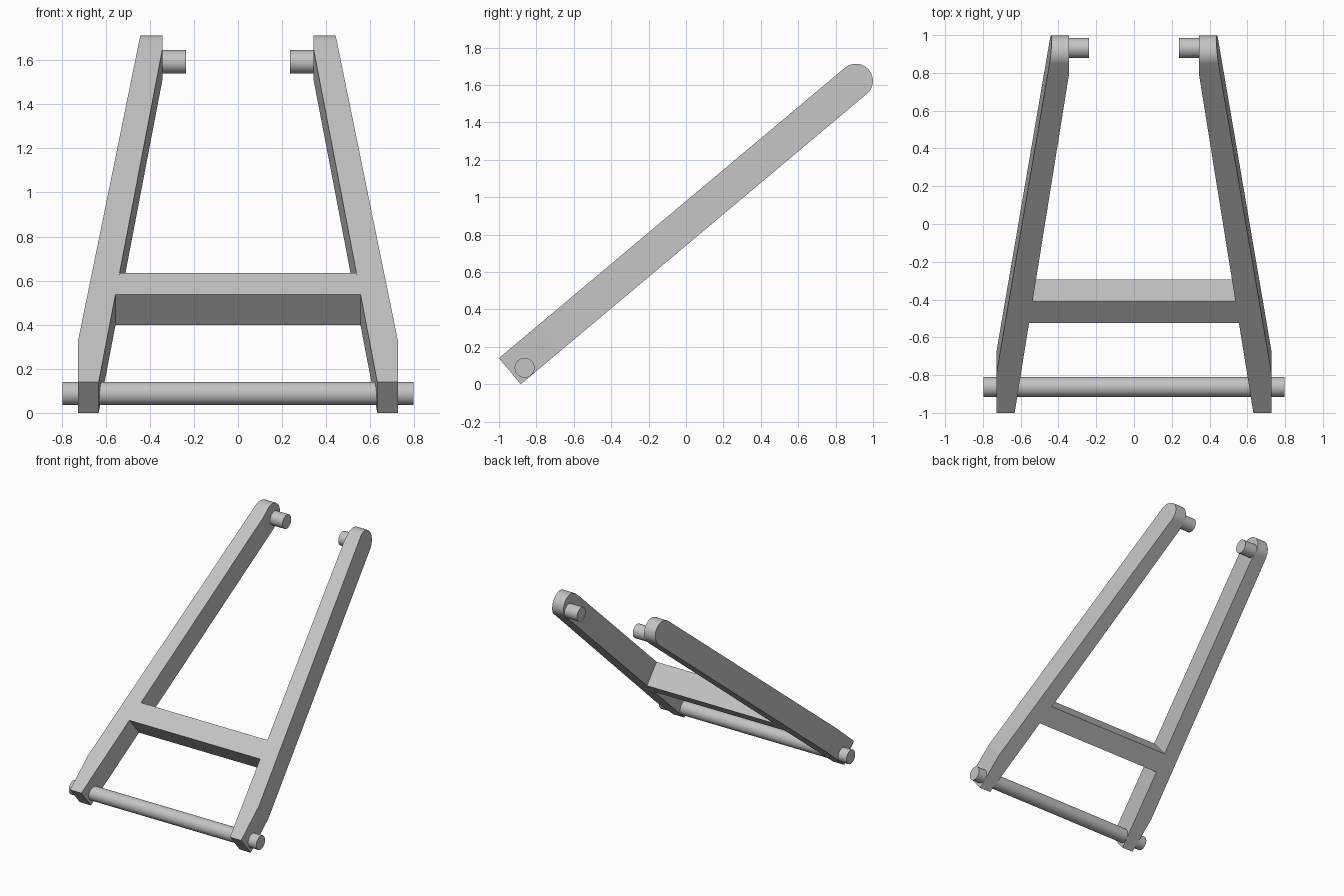
import bpy, bmesh, math
from mathutils import Vector

cube = bpy.data.objects.get("Cube")
if cube:
    bpy.data.objects.remove(cube)

grey = bpy.data.materials.new("light grey metal")
grey.use_nodes = True
colour = (0.55, 0.55, 0.55, 1)
grey.diffuse_color = colour
grey.node_tree.nodes["Principled BSDF"].inputs["Base Color"].default_value = colour

# Tilted frame: s runs up along the arm, t is its thickness direction
TILT = math.radians(40)
BASE = Vector((0, -0.942, 0.07))
ALONG = Vector((0, math.cos(TILT), math.sin(TILT)))
ACROSS = Vector((0, -math.sin(TILT), math.cos(TILT)))
HALF = 0.091
ROUND_START = 2.415


def place(x, s, t):
    return Vector((x, 0, 0)) + BASE + ALONG * s + ACROSS * t


def finish(bm, name, angle):
    bmesh.ops.remove_doubles(bm, verts=bm.verts, dist=1e-5)
    bmesh.ops.recalc_face_normals(bm, faces=bm.faces)
    mesh = bpy.data.meshes.new(name)
    bm.to_mesh(mesh)
    bm.free()
    mesh.materials.append(grey)
    obj = bpy.data.objects.new(name, mesh)
    bpy.context.collection.objects.link(obj)
    bpy.ops.object.select_all(action='DESELECT')
    obj.select_set(True)
    bpy.context.view_layer.objects.active = obj
    bpy.ops.object.shade_smooth_by_angle(angle=math.radians(angle))
    return obj


def loft(name, stations, angle):
    """Bridge rectangular sections given as (s, half height, inner x, outer x)."""
    bm = bmesh.new()
    rings = [[bm.verts.new(place(x, s, t))
              for x, t in ((a, -h), (b, -h), (b, h), (a, h))]
             for s, h, a, b in stations]
    for lo, hi in zip(rings, rings[1:]):
        for i in range(4):
            j = (i + 1) % 4
            bm.faces.new((lo[i], lo[j], hi[j], hi[i]))
    bm.faces.new(rings[0])
    bm.faces.new(rings[-1])
    return finish(bm, name, angle)


def inner(s):
    return 0.632 - 0.123 * min(s, 2.35)


def outer(s):
    return 0.727 - 0.131 * max(s - 0.28, 0)


def arm(name, side):
    sections = [(s, HALF) for s in (0, 0.28, 2.35)]
    # rounded upper end
    steps = 16
    for i in range(steps + 1):
        a = math.pi / 2 * i / steps
        sections.append((ROUND_START + HALF * math.sin(a),
                         max(HALF * math.cos(a), 0.0005)))
    loft(name, [(s, h, side * inner(s), side * outer(s)) for s, h in sections], 6.5)


def rod(name, x1, x2, y, z, radius=0.053):
    bpy.ops.mesh.primitive_cylinder_add(
        vertices=48, radius=radius, depth=abs(x2 - x1),
        location=((x1 + x2) / 2, y, z), rotation=(0, math.pi / 2, 0))
    obj = bpy.context.object
    obj.name = name
    obj.data.materials.append(grey)
    bpy.ops.object.shade_smooth_by_angle(angle=math.radians(30))


# Arms with inward pins at the top
for label, side in (("left", 1), ("right", -1)):
    arm(label + "_arm", side)
    rod(label + "_pin", side * 0.237, side * 0.39, 0.932, 1.593)

# Cross bar between the arms, slightly let into them
loft("cross_bar", [(0.62, HALF - 0.0002, -0.56, 0.56),
                   (0.77, HALF - 0.0002, -0.56, 0.56)], 30)

# Pivot rod through the lower ends
rod("pivot_rod", -0.797, 0.797, -0.863, 0.088)
